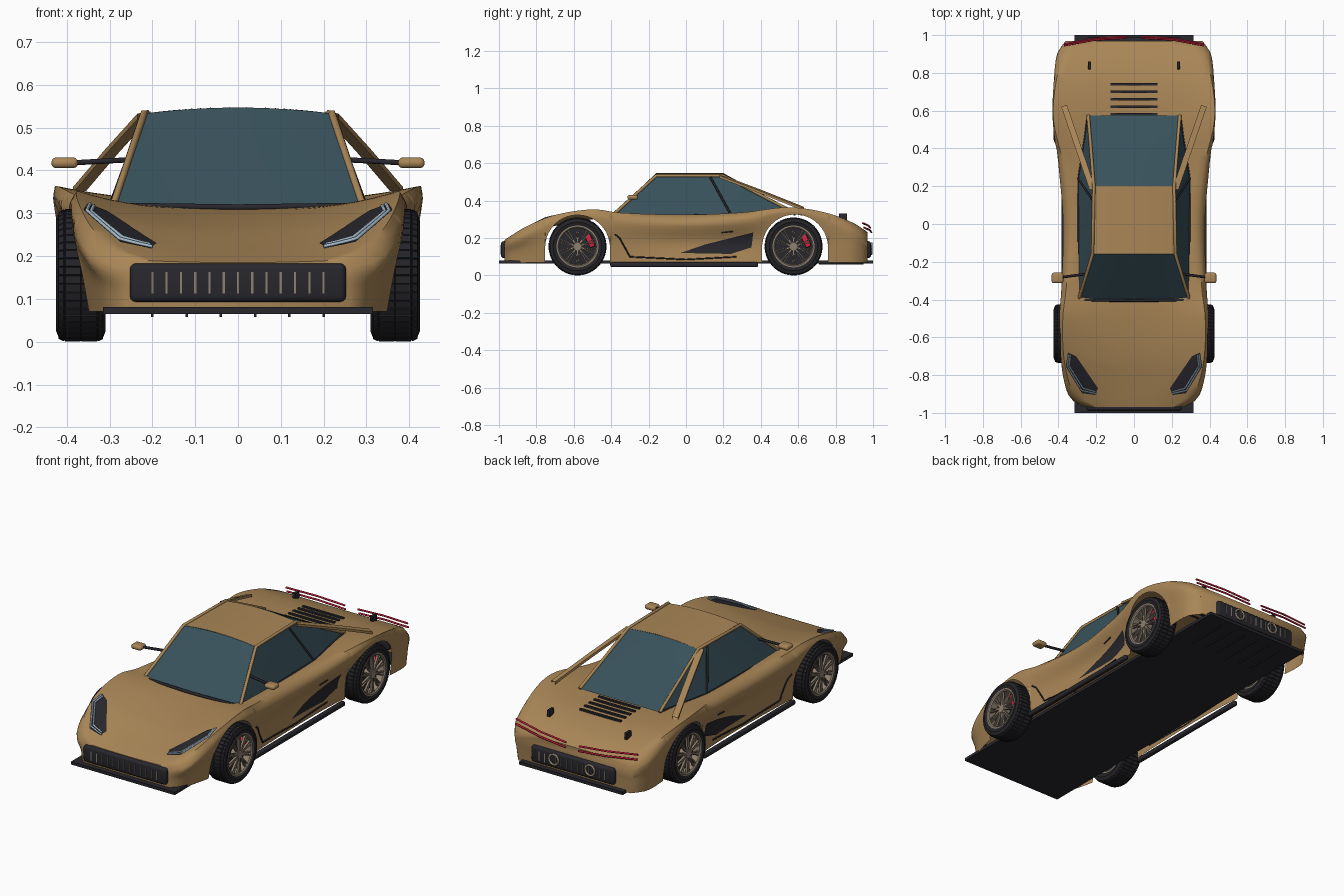
import bpy, bmesh, math
from mathutils import Matrix, Vector
from mathutils.bvhtree import BVHTree

if "Cube" in bpy.data.objects:
    bpy.data.objects.remove(bpy.data.objects["Cube"])


def material(name, r, g, b):
    m = bpy.data.materials.new(name)
    m.use_nodes = True
    m.diffuse_color = (r, g, b, 1)
    bsdf = next(n for n in m.node_tree.nodes if n.type == 'BSDF_PRINCIPLED')
    bsdf.inputs["Base Color"].default_value = (r, g, b, 1)
    return m


PAINT = material("bronze_paint", .4, .24, .095)
GLASS = material("teal_glass", .04, .083, .105)
TRIM = material("black_trim", .02, .02, .026)
TYRE = material("tyre_rubber", .018, .018, .022)
RIM = material("warm_alloy", .27, .22, .16)
RED = material("red", .7, .017, .055)
LAMP = material("pale_lamp", .36, .47, .56)


def finish(bm, name, mat, angle=35):
    bmesh.ops.remove_doubles(bm, verts=bm.verts, dist=1e-5)
    bmesh.ops.recalc_face_normals(bm, faces=bm.faces)
    mesh = bpy.data.meshes.new(name)
    bm.to_mesh(mesh)
    bm.free()
    mesh.materials.append(mat)
    for p in mesh.polygons:
        p.use_smooth = True
    mesh.set_sharp_from_angle(angle=math.radians(angle))
    obj = bpy.data.objects.new(name, mesh)
    bpy.context.collection.objects.link(obj)


def grid(rows, caps=False):
    bm = bmesh.new()
    vs = [[bm.verts.new(p) for p in row] for row in rows]
    for a, b in zip(vs, vs[1:]):
        for j in range(len(a) - 1):
            bm.faces.new((a[j], a[j + 1], b[j + 1], b[j]))
    if caps:
        bm.faces.new(vs[0])
        bm.faces.new(vs[-1])
    return bm


def boxes(name, items, mat, bevel=0):
    # Each item is (centre, size) or (centre, size, rotation matrix)
    bm = bmesh.new()
    for c, size, *rot in items:
        m = Matrix.Translation(c) @ (rot[0] if rot else Matrix()) @ Matrix.Diagonal((*size, 1))
        bmesh.ops.create_cube(bm, size=1, matrix=m)
    if bevel:
        bmesh.ops.bevel(bm, geom=bm.edges[:], offset=bevel, segments=3, profile=.5, affect='EDGES')
    finish(bm, name, mat)


def bars(name, paths, radius, mat):
    cu = bpy.data.curves.new(name, 'CURVE')
    cu.dimensions = '3D'
    cu.bevel_depth, cu.bevel_resolution, cu.use_fill_caps = radius, 1, True
    for path in paths:
        sp = cu.splines.new('POLY')
        sp.points.add(len(path) - 1)
        for p, co in zip(sp.points, path):
            p.co = (*co, 1)
    cu.materials.append(mat)
    obj = bpy.data.objects.new(name, cu)
    bpy.context.collection.objects.link(obj)


def spline(rows, t):
    # Smooth interpolation of table rows keyed by their first column
    n = len(rows) - 1
    i = max(k for k in range(n) if k == 0 or rows[k][0] <= t)
    a, b, h = rows[i], rows[i + 1], rows[i + 1][0] - rows[i][0]
    u = (t - a[0]) / h

    def slope(k, c):
        p, q = rows[max(k - 1, 0)], rows[min(k + 1, n)]
        return (q[c] - p[c]) / (q[0] - p[0]) * h
    return [a[c] * (1 + 2 * u) * (1 - u) ** 2 + slope(i, c) * u * (1 - u) ** 2
            + b[c] * u * u * (3 - 2 * u) - slope(i + 1, c) * u * u * (1 - u) for c in range(1, len(a))]


# Body shell: y, centre z, crest x, crest z, widest x, widest z, waist x, sill x
STATIONS = [
    (-.97, .185, .22, .19, .26, .165, .26, .26), (-.93, .198, .29, .216, .33, .185, .305, .295),
    (-.85, .222, .34, .264, .367, .225, .34, .325), (-.7, .265, .372, .323, .388, .285, .375, .357),
    (-.5, .3, .377, .353, .395, .315, .385, .37), (-.35, .312, .36, .335, .385, .295, .365, .36),
    (0, .318, .335, .325, .375, .285, .34, .35), (.3, .32, .37, .337, .4, .3, .35, .355),
    (.55, .325, .426, .364, .43, .335, .4, .38), (.75, .315, .413, .335, .425, .3, .405, .39),
    (.9, .275, .37, .278, .405, .245, .4, .39), (.97, .232, .32, .23, .36, .2, .35, .34)]
AXLES, SILL = (-.58, .575), .07
ARCHES = ((-.58, .173), (.583, .176))


def section(y):
    z0, xf, zf, w, zw, wm, wb = spline(STATIONS, y)
    bottom = SILL
    for c, r in ARCHES:
        if abs(y - c) < r - 1e-5:
            bottom = .15 + math.sqrt(r ** 2 - (y - c) ** 2)
    side = [(SILL, wb), ((SILL + zw) / 2, wm), (zw, w), (zf, xf)]
    half = [(xf * t, z0 + (zf - z0) * t ** 2.3) for t in (k / 10 for k in range(11))]
    for k in range(1, 13):
        z = zf + (bottom - zf) * k / 12
        half.append((spline(side, z)[0], z))
    return [(-x, y, z) for x, z in half[:0:-1]] + [(x, y, z) for x, z in half]


ys = [y for y in (-.97 + 1.94 * k / 60 for k in range(61)) if all(abs(y - c) > r for c, r in ARCHES)]
for c, r in ARCHES:
    ys += [c + r * math.cos(math.pi * k / 20) for k in range(21)]
    ys += [c - r + .0005, c + r - .0005]
body = grid([section(y) for y in sorted(ys)], caps=True)
TREE = BVHTree.FromBMesh(body)
finish(body, "body_shell", PAINT, 55)


def project(p, direction, lift):
    d = Vector(direction)
    if d.z:
        start = Vector((p[0], p[1], 2))
    else:
        start = Vector((-2 * d.x, p[0], p[1]))
    hit = TREE.ray_cast(start, d)[0] or TREE.find_nearest(start)[0]
    return hit - d * lift


def decal(name, outline, direction, mat):
    bm = bmesh.new()
    f = bm.faces.new([bm.verts.new((*p, 0)) for p in outline])
    bmesh.ops.triangulate(bm, faces=[f])
    for _ in range(3):
        bmesh.ops.subdivide_edges(bm, edges=bm.edges[:], cuts=1, use_grid_fill=True)
    for v in bm.verts:
        v.co = project(v.co, direction, .004)
    finish(bm, name, mat)


def trace(pts, direction, lift):
    path = []
    for a, b in zip(pts, pts[1:]):
        path += [project(Vector(a).lerp(Vector(b), k / 8), direction, lift) for k in range(9)]
    return path


DOWN = (0, 0, -1)


def panel(name, a, b, mat, bulge_a, bulge_b):
    # Crowned cross-car panel between two edges, each mirrored about the centre
    rows = []
    for t in (k / 6 for k in range(7)):
        e = Vector(a).lerp(Vector(b), t)
        lift = bulge_a + (bulge_b - bulge_a) * t
        rows.append([(e.x * u, e.y, e.z + lift * (1 - u * u)) for u in (k / 6 for k in range(-6, 7))])
    finish(grid(rows), name, mat)


# Cabin glass and roof
a_base, a_top = (.293, -.4, .315), (.22, -.16, .533)
r_top, c_base, b_base = (.213, .2, .533), (.243, .575, .338), (.295, .24, .325)
panel("windscreen", a_base, a_top, GLASS, 0, .014)
panel("roof", a_top, r_top, PAINT, .015, .015)
panel("rear_window", r_top, c_base, GLASS, .014, 0)


def flip(p, s):
    return (p[0] * s, p[1], p[2])


for s, side in ((1, "left"), (-1, "right")):
    bm = bmesh.new()
    q = [bm.verts.new(flip(p, s)) for p in (a_base, a_top, r_top, b_base, c_base)]
    bm.faces.new((q[0], q[1], q[2], q[3]))
    bm.faces.new((q[3], q[2], q[4]))
    finish(bm, side + "_side_window", GLASS, 20)
    bars(side + "_window_frame", [[flip(p, s) for p in (a_base, a_top, r_top, c_base)]], .009, PAINT)
    bars(side + "_window_seal", [[flip(p, s) for p in (a_base, b_base, c_base)],
                                 [flip((.222, .13, .525), s), flip(b_base, s)]], .006, TRIM)
    # Flying buttress as a flattened strip
    strip = [[flip(p, s) for p in ((x, y, z), (x + .03, y - .01, z - .005), (x + .03, y - .01, z - .018),
                                   (x, y, z - .015), (x, y, z))]
             for x, y, z in ((.205, .19, .538), (.28, .41, .455), (.355, .63, .367))]
    finish(grid(strip), side + "_buttress", PAINT)
    # Door mirror
    boxes(side + "_mirror", [((s * .405, -.285, .418), (.062, .055, .025))], PAINT, .011)
    bars(side + "_mirror_arm", [[(s * .255, -.265, .425), (s * .385, -.282, .418)]], .007, TRIM)
    # Headlamp with light strips
    lamp = [(.35, -.68), (.307, -.7), (.19, -.87), (.206, -.905), (.275, -.896), (.361, -.755)]
    decal(side + "_headlamp", [(s * x, y) for x, y in lamp], DOWN, TRIM)
    strips = [[(.346, -.69), (.353, -.755), (.277, -.882), (.2, -.899)],
              [(.337, -.693), (.343, -.752), (.27, -.87), (.205, -.888)]]
    bars(side + "_headlamp_strip", [trace([(s * x, y) for x, y in st], DOWN, .005) for st in strips], .0045, LAMP)
    # Side intake, door seam and sill bar
    inward = (-s, 0, 0)
    decal(side + "_side_intake", [(-.03, .12), (.1, .165), (.36, .23), (.35, .15), (.24, .115)], inward, TRIM)
    seam = [(-.38, .22), (-.355, .2), (-.3, .1), (0, .085), (.27, .1)]
    bars(side + "_door_seam", [trace(seam, inward, .002)], .004, TRIM)
    bars(side + "_door_handle", [trace([(.19, .228), (.25, .235)], inward, .002)], .004, TRIM)
    boxes(side + "_sill_bar", [((s * .372, -.01, .058), (.026, .79, .026))], TRIM, .008)
    # Tail light strips and deck block
    tail = [(.37, .945, .28), (.2, .976, .266), (.04, .985, .254)]
    bars(side + "_tail_light", [[(s * x, y + k / 150, z - k * .024) for x, y, z in tail] for k in (0, 1)], .005, RED)
    boxes(side + "_deck_block", [((s * .235, .84, .313), (.016, .042, .038))], TRIM, .003)

bars("windscreen_cowl", [[(-.29, -.402, .318), (0, -.405, .314), (.29, -.402, .318)]], .008, TRIM)

# Engine louvres
boxes("engine_louvres", [(project((0, .58 + .04 * k), DOWN, .003), (.25, .013, .012)) for k in range(5)], TRIM)

# Floor, diffuser fins and end grilles
boxes("floor_plate", [((0, 0, .0725), (.63, 2, .016))], TRIM)
boxes("diffuser_fins", [((x * .08 - .2, .83, .062), (.006, .24, .008)) for x in range(6)], TRIM)
for y, end in ((-.968, "front"), (.968, "rear")):
    out = math.copysign(.021, y)
    boxes(end + "_grille", [((0, y, .138), (.505, .042, .09))], TRIM, .014)
    boxes(end + "_grille_slats", [((k / 30, y + out, .138), (.005, .006, .05)) for k in range(-6, 7)], RIM)
ring = [(.11 * s + .028 * math.cos(a), .992, .143 + .028 * math.sin(a)) for s in (1, -1)
        for a in (math.tau * k / 24 for k in range(25))]
bars("exhaust_rings", [ring[:25], ring[25:]], .006, RIM)


def lathe(profile, centre, s, segs=48):
    rows = []
    for k in range(segs + 1):
        a = math.tau * k / segs
        rows.append([(centre[0] + s * x, centre[1] + r * math.cos(a), centre[2] + r * math.sin(a))
                     for r, x in profile])
    return grid(rows)


# Wheels
tyre = [(.106, -.05), (.13, -.058), (.145, -.052), (.152, -.038), (.152, 0), (.152, .038), (.145, .052),
        (.13, .058), (.106, .05), (.106, -.05)]
rim = [(.112, .056), (.104, .056), (.098, .05), (.098, -.05), (.106, -.05), (.106, .05), (.112, .056)]
for s, side in ((1, "left"), (-1, "right")):
    for y, end in zip(AXLES, ("front", "rear")):
        c, tag = Vector((s * .367, y, .155)), end + "_" + side
        bm = lathe(tyre, c, s)
        bmesh.ops.remove_doubles(bm, verts=bm.verts, dist=1e-5)
        bmesh.ops.recalc_face_normals(bm, faces=bm.faces)
        tread = [f for f in bm.faces if (f.calc_center_median() - c).yz.length > .146]
        bmesh.ops.inset_individual(bm, faces=tread, thickness=.002, depth=.003)
        finish(bm, tag + "_tyre", TYRE)
        finish(lathe(rim, c, s), tag + "_rim", RIM)
        finish(lathe([(0, .012), (.098, .012), (.098, 0), (0, 0)], c, s), tag + "_brake_disc", TRIM)
        finish(lathe([(0, .053), (.022, .053), (.026, .045), (.026, 0)], c, s, 20), tag + "_hub", RIM)
        # Paired spokes
        spokes = []
        for k in range(20):
            rot = Matrix.Rotation(math.tau * (k // 2 + .14 * (k % 2 * 2 - 1)) / 10, 4, 'X')
            spokes.append((c + Vector((s * .045, 0, 0)) + rot @ Vector((0, 0, .06)), (.012, .006, .084), rot))
        boxes(tag + "_spokes", spokes, RIM)
        boxes(tag + "_brake_caliper", [(c + Vector((s * .02, .066, .03)), (.03, .03, .07),
                                        Matrix.Rotation(math.radians(25), 4, 'X'))], RED, .005)
